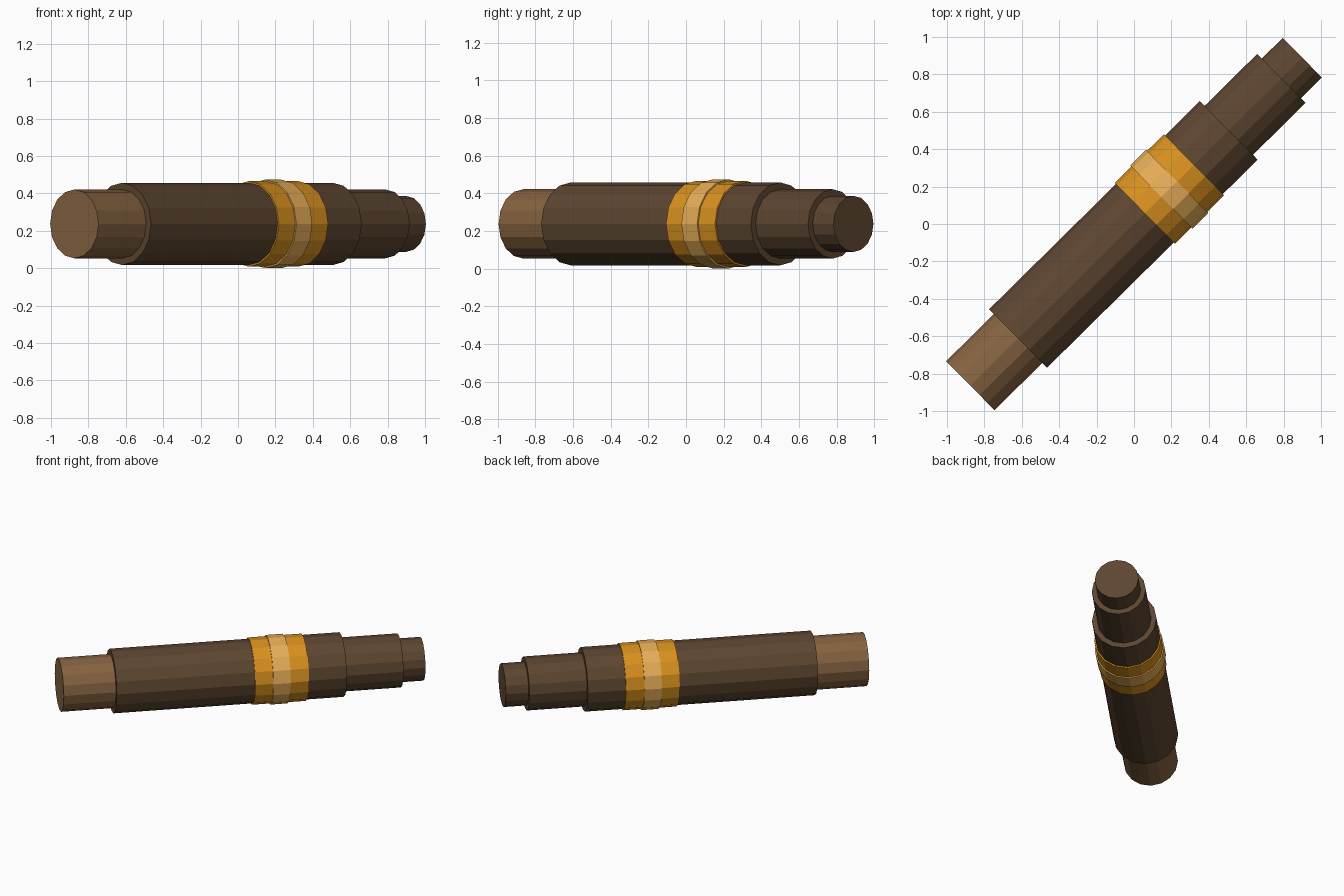
import bpy, math
from mathutils import Matrix

if "Cube" in bpy.data.objects:
    bpy.data.objects.remove(bpy.data.objects["Cube"])

SIDES = 16
HEIGHT = 0.237                      # axis height above the floor
HEADING = math.radians(44.65)       # axis direction in plan


def material(name, rgb):
    m = bpy.data.materials.new(name)
    lin = [((c / 255 + 0.055) / 1.055) ** 2.4 for c in rgb]
    m.diffuse_color = (*lin, 1)
    m.use_nodes = True
    m.node_tree.nodes["Principled BSDF"].inputs["Base Color"].default_value = m.diffuse_color
    return m


dark_wood = material("dark_wood", (93, 70, 48))
pale_wood = material("pale_wood", (134, 99, 64))
gold = material("gold", (218, 146, 31))
pale_gold = material("pale_gold", (232, 174, 88))


def section(name, start, end, radius, mat):
    """Faceted cylinder lying along the shaft axis from start to end."""
    bpy.ops.mesh.primitive_cylinder_add(vertices=SIDES, radius=radius, depth=end - start)
    ob = bpy.context.object
    ob.name = name
    ob.data.transform(Matrix.Translation((0, 0, HEIGHT))
                      @ Matrix.Rotation(HEADING, 4, 'Z')
                      @ Matrix.Translation(((start + end) / 2, 0, 0))
                      @ Matrix.Rotation(math.pi / 2, 4, 'Y'))
    ob.data.materials.append(mat)


# Stepped shaft
section("pale_end", -1.23, -0.871, 0.184, pale_wood)
section("main_shaft", -0.871, 0.712, 0.220, dark_wood)
section("stepped_neck", 0.712, 1.108, 0.184, dark_wood)
section("narrow_tip", 1.108, 1.265, 0.149, dark_wood)

# Metal collar with a raised centre ring
section("collar", 0.081, 0.451, 0.229, gold)
section("collar_ring", 0.205, 0.324, 0.237, pale_gold)
